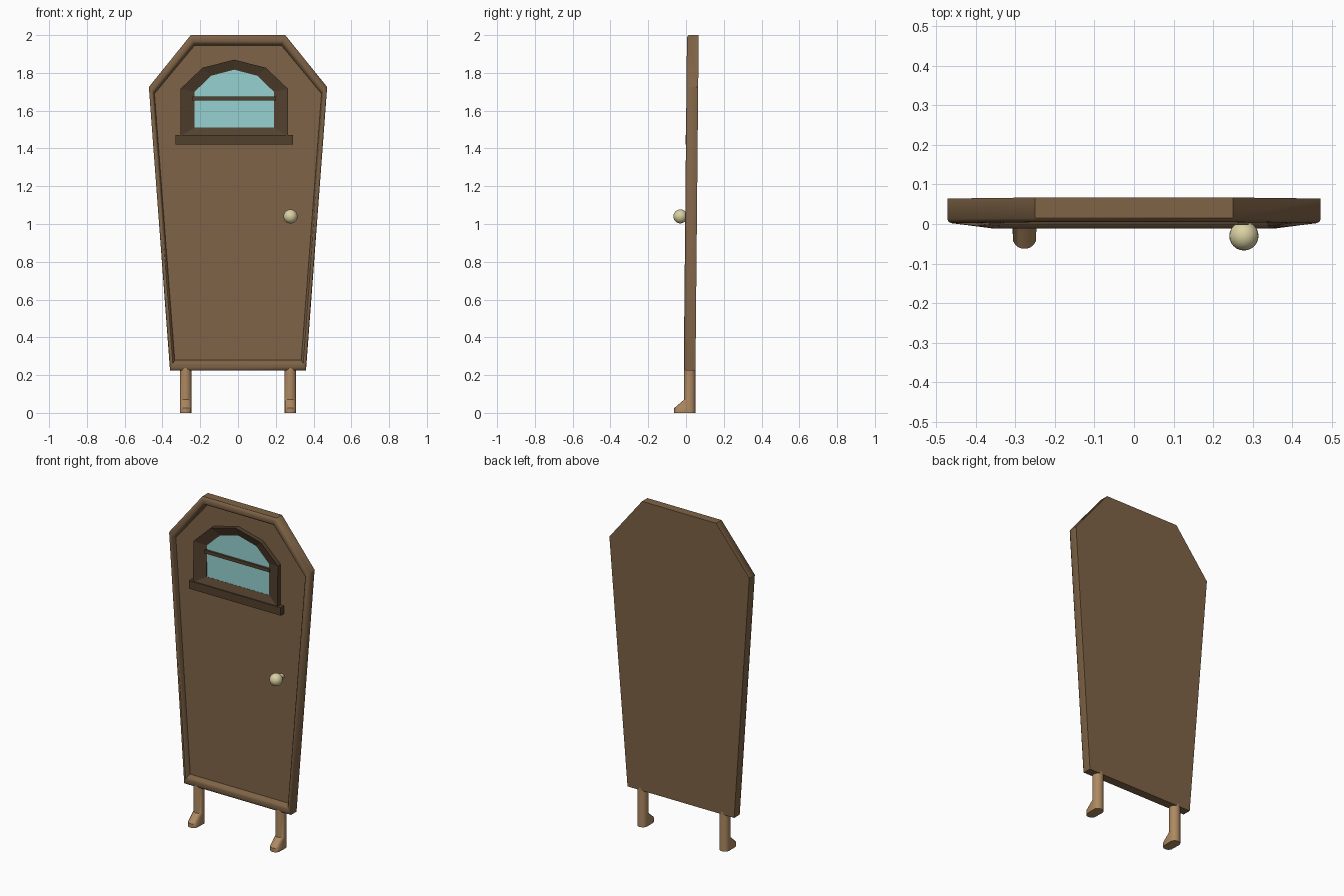
import bpy, bmesh, math

if "Cube" in bpy.data.objects:
    bpy.data.objects.remove(bpy.data.objects["Cube"])


def material(name, rgb):
    m = bpy.data.materials.new(name)
    m.diffuse_color = (*rgb, 1)
    m.use_nodes = True
    m.node_tree.nodes["Principled BSDF"].inputs["Base Color"].default_value = m.diffuse_color
    return m


WOOD = material("door wood", (0.21, 0.125, 0.062))
DARK = material("dark wood", (0.085, 0.052, 0.028))
LEG = material("leg wood", (0.42, 0.25, 0.12))
GLASS = material("glass", (0.30, 0.63, 0.63))
BRASS = material("brass", (0.70, 0.63, 0.36))


def lean(x, depth, z):
    # the door leans back slightly; depth is measured from the rim front
    return (x, depth - 0.012 + (z - 0.225) * 0.0096, z)


def loft(name, rings, mat, angle=None, cap_ends=True, closed=False):
    bm = bmesh.new()
    loops = [[bm.verts.new(p) for p in ring] for ring in rings]
    pairs = list(zip(loops, loops[1:]))
    if closed:
        pairs.append((loops[-1], loops[0]))
    for a, b in pairs:
        n = len(a)
        for i in range(n):
            j = (i + 1) % n
            bm.faces.new((a[i], a[j], b[j], b[i]))
    if cap_ends and not closed:
        bm.faces.new(loops[0])
        bm.faces.new(loops[-1])
    bmesh.ops.recalc_face_normals(bm, faces=bm.faces)
    me = bpy.data.meshes.new(name)
    bm.to_mesh(me)
    bm.free()
    me.materials.append(mat)
    ob = bpy.data.objects.new(name, me)
    bpy.context.collection.objects.link(ob)
    if angle:
        smooth(ob, angle)
    return ob


def smooth(ob, angle):
    bpy.ops.object.select_all(action='DESELECT')
    ob.select_set(True)
    bpy.context.view_layer.objects.active = ob
    bpy.ops.object.shade_smooth_by_angle(angle=math.radians(angle))


def box(name, x0, x1, d0, d1, z0, z1, mat):
    rings = [[lean(x, d, z) for x, z in ((x0, z0), (x1, z0), (x1, z1), (x0, z1))]
             for d in (d0, d1)]
    return loft(name, rings, mat)


def mirrored(half, cx=0):
    # right half of an outline, bottom to top, completed on the left
    return ([(cx + x, z) for x, z in half]
            + [(cx - x, z) for x, z in reversed(half) if x > 0])


# coffin-shaped door: rounded rim around a recessed panel
outer = mirrored([(0.36, 0.225), (0.472, 1.725), (0.25, 2.0)])
inner = mirrored([(0.335, 0.28), (0.442, 1.69), (0.23, 1.945)])
profile = [(0, 0.062), (0, 0.010), (0.12, 0.003), (0.3, 0.0),
           (0.6, 0.0), (0.8, 0.006), (1, 0.030)]
loft("door", [[lean(a[0] + (b[0] - a[0]) * t, d, a[1] + (b[1] - a[1]) * t)
               for a, b in zip(outer, inner)] for t, d in profile], WOOD, 40)

# arched window: frame sloping in to the glass, crossbar and sill
CX = -0.02
arch_out = mirrored([(0.285, 1.465), (0.285, 1.715), (0.168, 1.827), (0, 1.87)], CX)
arch_in = mirrored([(0.21, 1.51), (0.21, 1.70), (0.122, 1.785), (0, 1.817)], CX)
loft("window_frame", [[lean(x, d, z) for x, z in pts] for pts, d in
                      ((arch_out, 0.034), (arch_out, 0.003),
                       (arch_in, 0.026), (arch_in, 0.034))], DARK, closed=True)
loft("window_glass", [[lean(x, d, z) for x, z in arch_in]
                      for d in (0.027, 0.034)], GLASS)
box("window_crossbar", -0.24, 0.20, 0.014, 0.032, 1.655, 1.675, DARK)
box("window_sill", -0.33, 0.29, -0.002, 0.034, 1.422, 1.47, DARK)

# door knob on a short neck
bpy.ops.mesh.primitive_uv_sphere_add(segments=24, ring_count=12, radius=0.037,
                                     location=(0.278, -0.03, 1.04))
knob = bpy.context.object
knob.name = "knob"
bpy.ops.mesh.primitive_cylinder_add(vertices=16, radius=0.016, depth=0.06,
                                    location=(0.278, 0.002, 1.04),
                                    rotation=(math.pi / 2, 0, 0))
neck = bpy.context.object
neck.name = "knob_neck"
for ob in (knob, neck):
    ob.data.materials.append(BRASS)
    smooth(ob, 40)


# round legs flaring forward into small feet
def leg_ring(cx, z, reach):
    ring = []
    for i in range(18):
        a = 2 * math.pi * i / 18
        y = 0.031 * math.sin(a)
        ring.append((cx + 0.031 * math.cos(a), 0.02 + y - (reach if y < -0.001 else 0), z))
    return ring


for side, cx in (("left", -0.277), ("right", 0.277)):
    loft(side + "_leg", [leg_ring(cx, 0, 0.052), leg_ring(cx, 0.025, 0.052),
                         leg_ring(cx, 0.07, 0), leg_ring(cx, 0.24, 0)], LEG, 35)
